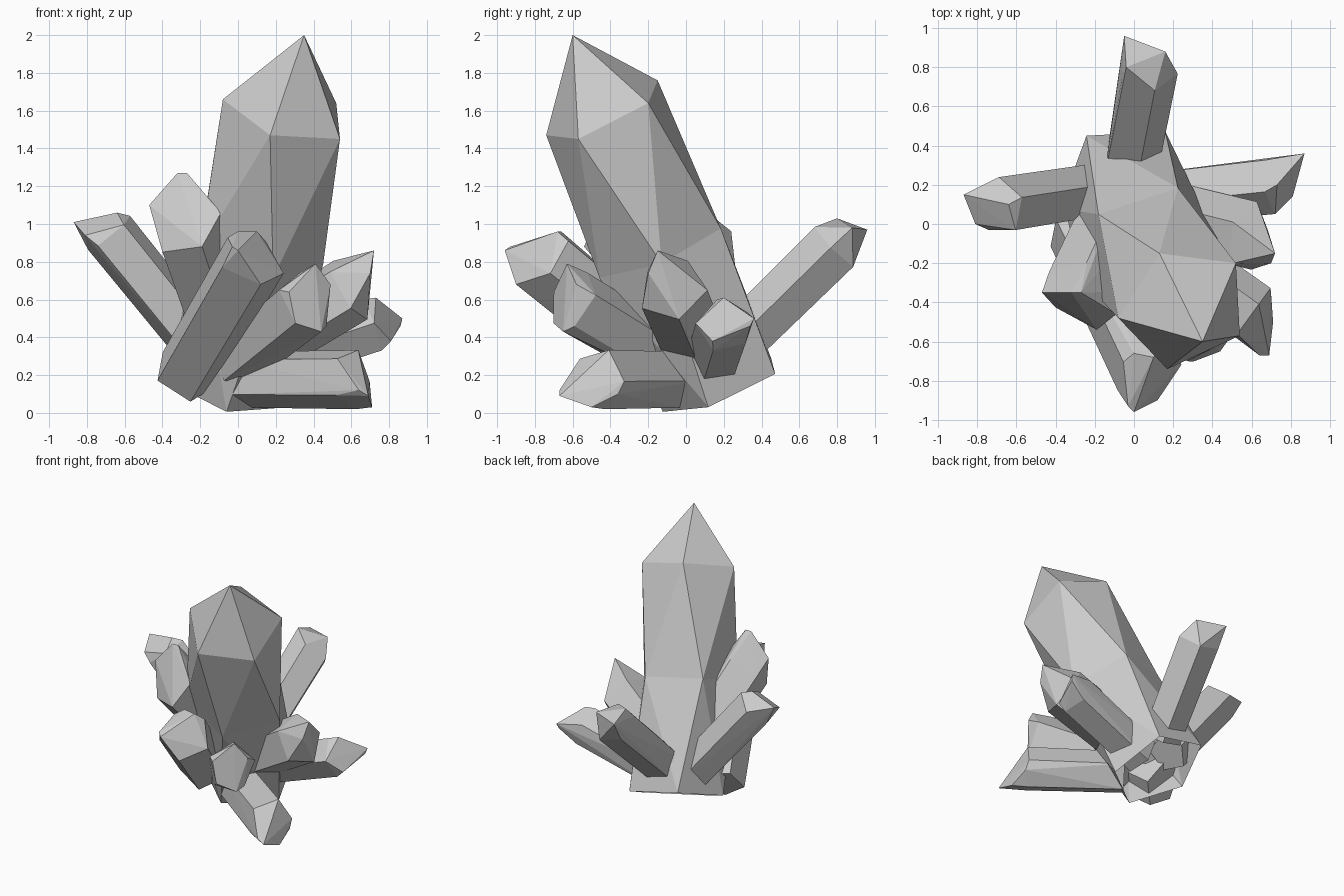
import bpy, bmesh, math
from mathutils import Vector, Quaternion

if "Cube" in bpy.data.objects:
    bpy.data.objects.remove(bpy.data.objects["Cube"])


def ring(center, axis, radius, ref, n=5):
    """Regular polygon around an axis, first corner towards the ref offset."""
    axis = Vector(axis).normalized()
    ref = Vector(ref)
    u = (ref - axis * ref.dot(axis)).normalized() * radius
    pts = []
    for i in range(n):
        p = Vector(center) + Quaternion(axis, 2 * math.pi * i / n) @ u
        p.z = max(p.z, 0.0)
        pts.append(p)
    return pts


def finish(name, bm):
    bmesh.ops.recalc_face_normals(bm, faces=bm.faces)
    mesh = bpy.data.meshes.new(name)
    bm.to_mesh(mesh)
    bm.free()
    bpy.context.collection.objects.link(bpy.data.objects.new(name, mesh))


def small_crystal(name, base, shoulder, radius, corner, tips, base_scale=0.95):
    """Five-sided prism with an off-centre faceted tip."""
    base, shoulder = Vector(base), Vector(shoulder)
    axis, ref = shoulder - base, Vector(corner) - shoulder
    pts = ring(base, axis, radius * base_scale, ref)
    pts += ring(shoulder, axis, radius, ref) + [Vector(t) for t in tips]
    bm = bmesh.new()
    for p in pts:
        bm.verts.new(p)
    res = bmesh.ops.convex_hull(bm, input=bm.verts[:])
    spare = {v for v in res["geom_interior"] + res["geom_unused"]
             if isinstance(v, bmesh.types.BMVert)}
    bmesh.ops.delete(bm, geom=list(spare), context='VERTS')
    bmesh.ops.dissolve_limit(bm, angle_limit=0.02, verts=bm.verts[:], edges=bm.edges[:])
    finish(name, bm)


# Main crystal: pointed tip, three rings, middle ring turned by half a side, open base
top = [(0.13, -0.15, 1.76), (-0.08, -0.48, 1.66), (0.17, -0.74, 1.47),
       (0.54, -0.57, 1.45), (0.52, -0.20, 1.64)]
axis = (0.21, -0.38, 0.9)
bm = bmesh.new()
tip = bm.verts.new((0.35, -0.60, 2.0))
rt = [bm.verts.new(p) for p in top]
rm = [bm.verts.new(p) for p in ring((0.095, -0.14, 0.87), axis, 0.365, (0.124, 0.314, 0.1))]
rb = [bm.verts.new(p) for p in ring((-0.05, 0.20, 0.14), axis, 0.35, (-0.19, 0.25, 0.12))]
for i in range(5):
    j = (i + 1) % 5
    bm.faces.new((tip, rt[i], rt[j]))
    for r in (rt, rb):
        bm.faces.new((r[i], r[j], rm[j]))
        bm.faces.new((r[i], rm[i], rm[j]))
finish("main_crystal", bm)

# Smaller crystals: base centre, shoulder centre, radius, one shoulder corner, tips
small_crystal("back_crystal", (-0.03, 0.26, 0.36), (0.07, 0.79, 0.88), 0.155,
              (0.10, 0.67, 0.96), [(-0.04, 0.80, 1.03), (-0.05, 0.96, 0.97), (0.16, 0.88, 0.98)])
small_crystal("left_crystal", (-0.17, 0.17, 0.32), (-0.68, 0.09, 0.95), 0.15,
              (-0.58, -0.04, 0.98), [(-0.87, 0.15, 1.01), (-0.81, 0.0, 0.94),
                                     (-0.64, 0.10, 1.06)])
small_crystal("left_front_crystal", (-0.08, 0.08, 0.40), (-0.27, -0.34, 0.96), 0.19,
              (-0.40, -0.43, 0.86), [(-0.32, -0.35, 1.27), (-0.27, -0.35, 1.27),
                                     (-0.19, -0.54, 0.88), (-0.09, -0.46, 1.06),
                                     (-0.47, -0.35, 1.10)])
small_crystal("front_crystal", (-0.28, -0.02, 0.20), (0.07, -0.75, 0.80), 0.185,
              (0.12, -0.90, 0.69), [(0.0, -0.96, 0.86), (-0.03, -0.93, 0.88),
                                    (0.00, -0.66, 0.96), (0.10, -0.68, 0.96),
                                    (0.12, -0.90, 0.68)])
small_crystal("front_right_crystal", (-0.02, -0.08, 0.28), (0.36, -0.59, 0.59), 0.17,
              (0.27, -0.65, 0.45), [(0.41, -0.63, 0.79), (0.27, -0.70, 0.64),
                                    (0.44, -0.65, 0.43), (0.49, -0.58, 0.68)])
small_crystal("right_crystal", (0.08, 0.06, 0.34), (0.58, -0.07, 0.65), 0.19,
              (0.58, 0.13, 0.62), [(0.72, -0.15, 0.86), (0.70, -0.20, 0.74),
                                   (0.63, 0.0, 0.50)])
small_crystal("back_right_crystal", (0.05, 0.13, 0.24), (0.71, 0.20, 0.46), 0.15,
              (0.65, 0.06, 0.45), [(0.87, 0.36, 0.50), (0.86, 0.34, 0.46),
                                   (0.73, 0.20, 0.61), (0.81, 0.14, 0.38)])
small_crystal("low_right_crystal", (0.05, -0.06, 0.18), (0.60, -0.46, 0.18), 0.165,
              (0.65, -0.42, 0.33), [(0.69, -0.67, 0.09), (0.64, -0.67, 0.12),
                                    (0.71, -0.50, 0.03), (0.70, -0.36, 0.10)])
